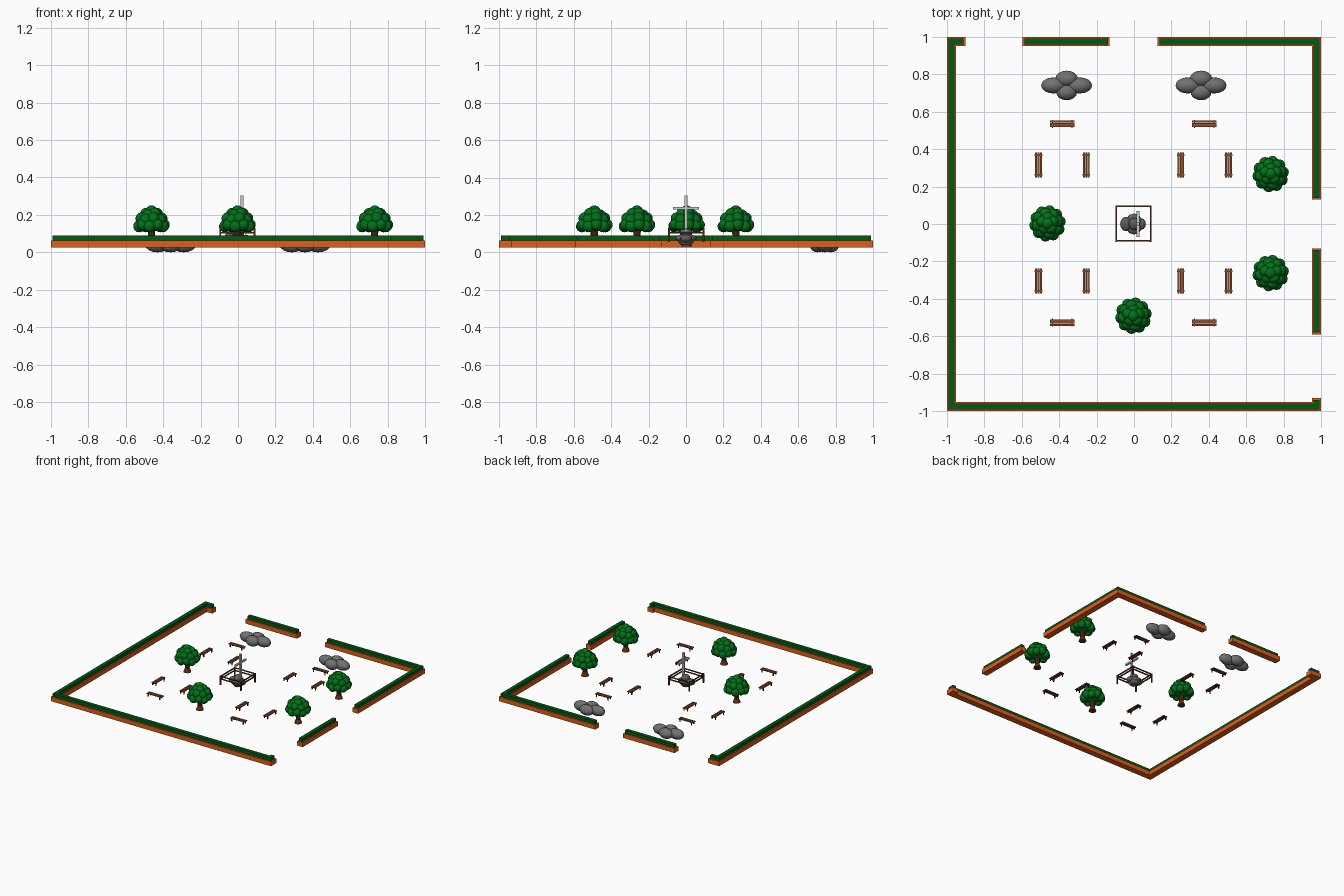
import bpy, math
from mathutils import Vector

cube = bpy.data.objects.get("Cube")
if cube:
    bpy.data.objects.remove(cube, do_unlink=True)


def material(name, rgb):
    m = bpy.data.materials.new(name)
    m.use_nodes = True
    m.diffuse_color = (*rgb, 1)
    m.node_tree.nodes["Principled BSDF"].inputs["Base Color"].default_value = (*rgb, 1)
    return m


BRICK = material("orange brick", (0.75, 0.11, 0.01))
HEDGE = material("hedge green", (0.0, 0.1, 0.007))
LEAF = material("leaf green", (0.0, 0.165, 0.01))
BARK = material("bark brown", (0.12, 0.03, 0.006))
SLAT = material("bench wood", (0.27, 0.075, 0.022))
LEG = material("dark iron", (0.035, 0.016, 0.01))
ROCK = material("boulder grey", (0.165, 0.165, 0.165))
STONE = material("dark stone", (0.11, 0.11, 0.11))
PALE = material("pale stone", (0.6, 0.6, 0.6))
RAIL = material("fence brown", (0.1, 0.024, 0.008))


def finish(name, mat):
    ob = bpy.context.object
    ob.name = name
    ob.data.materials.append(mat)
    return ob


def box(name, mat, lo, hi):
    lo, hi = Vector(lo), Vector(hi)
    bpy.ops.mesh.primitive_cube_add(size=1, location=(lo + hi) / 2)
    finish(name, mat).scale = hi - lo


def block(name, mat, centre, size):
    c, h = Vector(centre), Vector(size) / 2
    box(name, mat, c - h, c + h)


def ball(name, mat, centre, radii, segments=14, rings=8):
    bpy.ops.mesh.primitive_uv_sphere_add(segments=segments, ring_count=rings,
                                         radius=1, location=centre)
    finish(name, mat).scale = radii
    bpy.ops.object.shade_smooth()


def cone(name, mat, x, y, z0, z1, r0, r1, sides=12):
    bpy.ops.mesh.primitive_cone_add(vertices=sides, radius1=r0, radius2=r1, depth=z1 - z0,
                                    location=(x, y, (z0 + z1) / 2))
    finish(name, mat)


# Perimeter: brick planter with an inset hedge on top
def wall(x0, x1, y0, y1):
    e = 0.01
    box("brick_wall", BRICK, (x0, y0, 0.027), (x1, y1, 0.063))
    box("hedge", HEDGE, (x0 + e, y0 + e, 0.06), (x1 - e, y1 - e, 0.089))


W = 0.95
wall(-1, -W, -1, 1)
wall(-1, 1, -1, -W)
for x0, x1 in ((-1, -0.9), (-0.595, -0.13), (0.125, 1)):
    wall(x0, x1, W, 1)
for y0, y1 in ((0.13, 1), (-0.59, -0.13), (-1, -0.93)):
    wall(W, 1, y0, y1)


# Trees: flared trunk and rings of leafy balls
def tree(x, y):
    cone("trunk_foot", BARK, x, y, 0.03, 0.06, 0.03, 0.018, 10)
    cone("trunk", BARK, x, y, 0.06, 0.15, 0.018, 0.022, 10)
    ball("crown_core", LEAF, (x, y, 0.165), (0.068, 0.068, 0.055))
    ball("crown_top", LEAF, (x, y, 0.218), (0.033, 0.033, 0.033))
    for count, ring, z, r in ((10, 0.067, 0.143, 0.032), (8, 0.053, 0.177, 0.033),
                              (5, 0.03, 0.202, 0.032)):
        for i in range(count):
            a = math.tau * (i + 0.25) / count
            ball("leaf_ball", LEAF, (x + ring * math.cos(a), y + ring * math.sin(a),
                                     z + 0.004 * (-1) ** i), (r, r, r), 12, 7)


for x, y in ((-0.462, 0.003), (-0.003, -0.49), (0.73, 0.267), (0.73, -0.262)):
    tree(x, y)


# Boulder groups: four overlapping flattened lobes each
for x in (-0.36, 0.358):
    for dx, dy, rx, ry in ((-0.07, 0, 0.066, 0.043), (0.07, 0, 0.066, 0.043),
                           (0, 0.036, 0.06, 0.043), (0, -0.036, 0.056, 0.043)):
        ball("boulder", ROCK, (x + dx, 0.74 + dy, 0.041), (rx, ry, 0.041), 16, 8)


# Benches: three slats on two low iron trestles
def bench(x, y, along_y):
    def part(name, mat, u, v, z, su, sv, sz):
        if along_y:
            u, v, su, sv = v, u, sv, su
        block(name, mat, (x + u, y + v, z), (su, sv, sz))

    for v in (-0.0125, 0, 0.0125):
        part("bench_slat", SLAT, 0, v, 0.064, 0.132, 0.0105, 0.006)
    for u in (-0.052, 0.052):
        part("bench_crossbar", LEG, u, 0, 0.06, 0.007, 0.042, 0.006)
        for v in (-0.015, 0.015):
            part("bench_leg", LEG, u, v, 0.05, 0.007, 0.006, 0.018)


for y in (0.535, -0.527):
    for x in (-0.383, 0.375):
        bench(x, y, False)
for y in (0.315, -0.305):
    for x in (-0.51, -0.255, 0.25, 0.505):
        bench(x, y, True)

# Central fence: corner posts and two rails per side
F, CX, CY = 0.092, -0.003, 0.002
for s in (-1, 1):
    for t in (-1, 1):
        block("fence_post", RAIL, (CX + s * F, CY + t * F, 0.093), (0.01, 0.01, 0.075))
    for z in (0.104, 0.125):
        block("fence_rail_side", RAIL, (CX + s * F, CY, z), (0.009, 2 * F, 0.007))
        block("fence_rail_cross", RAIL, (CX, CY + s * F, z), (2 * F, 0.009, 0.007))

# Monument: stone mound carrying a pale cross
cone("monument_base", STONE, 0, 0, 0.04, 0.062, 0.03, 0.045)
for x, y, z, rx, ry, rz in ((0, 0, 0.075, 0.05, 0.058, 0.024), (-0.043, 0, 0.08, 0.032, 0.04, 0.024),
                            (0.042, 0, 0.075, 0.022, 0.03, 0.02), (0.002, 0, 0.105, 0.032, 0.034, 0.026)):
    ball("monument_stone", STONE, (x, y, z), (rx, ry, rz), 12, 7)
block("cross_post", PALE, (0.022, 0, 0.183), (0.015, 0.015, 0.244))
block("cross_beam", PALE, (0.022, 0, 0.235), (0.015, 0.138, 0.014))
